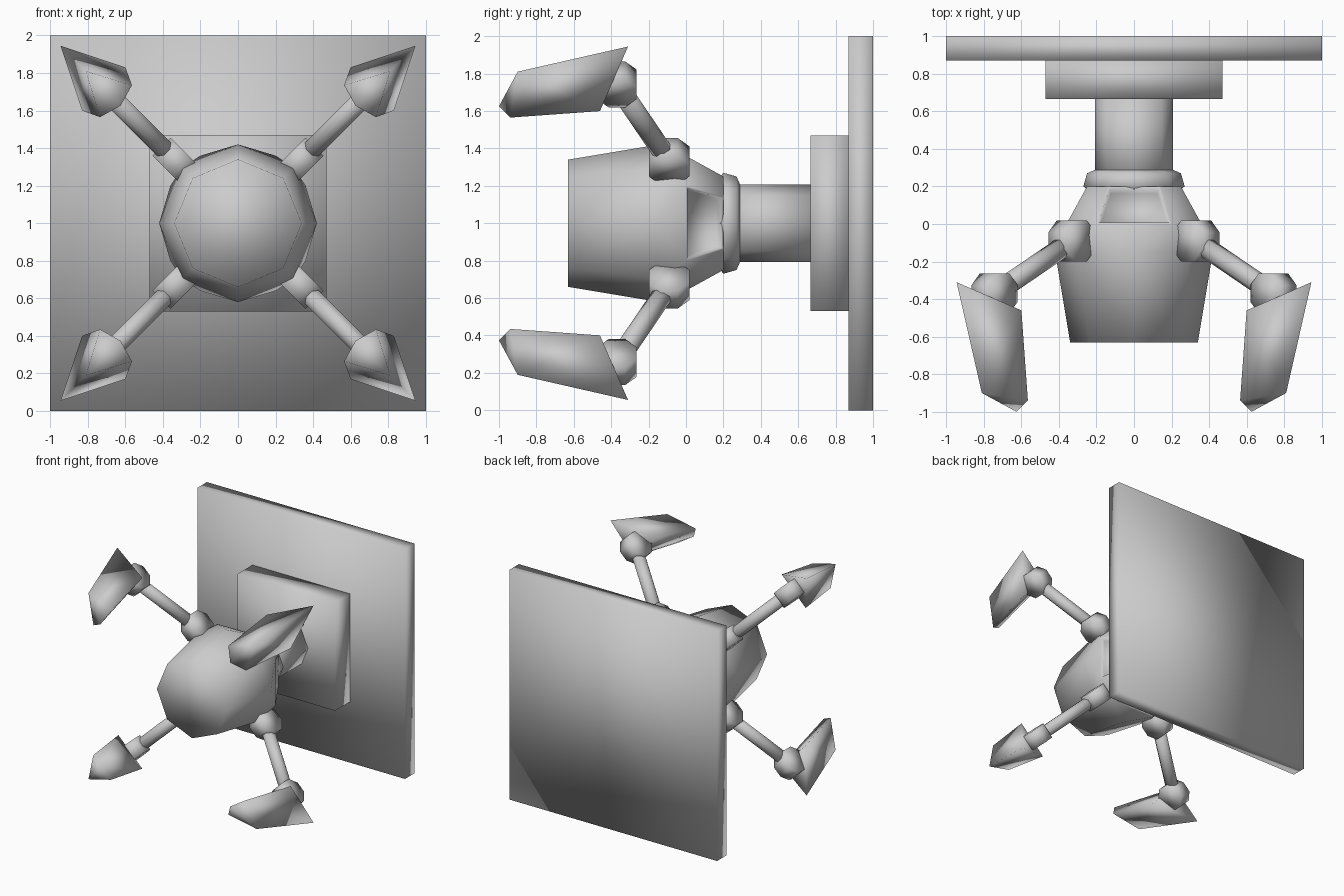
import bpy, bmesh
from math import cos, sin, pi, radians
from mathutils import Vector

if "Cube" in bpy.data.objects:
    bpy.data.objects.remove(bpy.data.objects["Cube"])


def finish(name, bm):
    bmesh.ops.recalc_face_normals(bm, faces=bm.faces)
    for f in bm.faces:
        f.smooth = True
    me = bpy.data.meshes.new(name)
    bm.to_mesh(me)
    bm.free()
    ob = bpy.data.objects.new(name, me)
    bpy.context.collection.objects.link(ob)
    return ob


def box(name, half, y0, y1):
    bm = bmesh.new()
    bmesh.ops.create_cube(bm, size=1)
    for v in bm.verts:
        v.co = (v.co.x * 2 * half, (y0 + y1) / 2 + v.co.y * (y1 - y0), 1 + v.co.z * 2 * half)
    return finish(name, bm)


def ring(bm, r, y, n=8):
    return [bm.verts.new((r * cos(2 * pi * i / n), y, 1 + r * sin(2 * pi * i / n))) for i in range(n)]


def bridge(bm, a, b):
    n = len(a)
    return [bm.faces.new((a[i], a[(i + 1) % n], b[(i + 1) % n], b[i])) for i in range(n)]


def lathe(name, profile):
    bm = bmesh.new()
    rings = [ring(bm, r, y) for r, y in profile]
    for a, b in zip(rings, rings[1:]):
        bridge(bm, a, b)
    bm.faces.new(rings[0])
    bm.faces.new(rings[-1])
    return finish(name, bm)


def prism(name, p0, p1, r, n=8, side=None):
    """Straight bar from p0 to p1."""
    bm = bmesh.new()
    bmesh.ops.create_cone(bm, cap_ends=True, segments=n, radius1=r, radius2=r, depth=(p1 - p0).length)
    z = (p1 - p0).normalized()
    x = side.normalized()
    y = z.cross(x)
    for v in bm.verts:
        c = v.co.copy()
        a = pi / n
        cx, cy = c.x * cos(a) - c.y * sin(a), c.x * sin(a) + c.y * cos(a)
        v.co = (p0 + p1) / 2 + x * cx + y * cy + z * c.z
    return finish(name, bm)


# Wall plates, neck and collar
box("wall_plate", 1.0, 0.87, 1.0)
box("mount_block", 0.47, 0.665, 0.87)
lathe("neck", [(0.208, 0.2), (0.208, 0.67)])
lathe("collar", [(0.22, 0.16), (0.27, 0.2), (0.25, 0.27), (0.205, 0.29)])

# Body: octagonal front, turning into a cut-corner square taper with recessed panels
bm = bmesh.new()
front, mid = ring(bm, 0.34, -0.63), ring(bm, 0.42, -0.15)


def square_ring(a, h, y):
    pts = [(a, h), (h, a), (-h, a), (-a, h), (-a, -h), (-h, -a), (h, -a), (a, -h)]
    return [bm.verts.new((x, y, 1 + z)) for x, z in pts]


sq0, sq1 = square_ring(0.36, 0.2, 0.0), square_ring(0.25, 0.14, 0.2)
bm.faces.new(front)
bridge(bm, front, mid)
for i in range(8):
    j = (i + 1) % 8
    bm.faces.new((mid[i], mid[j], sq0[i]))
    bm.faces.new((mid[j], sq0[j], sq0[i]))
taper = bridge(bm, sq0, sq1)
bm.faces.new(sq1)
bmesh.ops.recalc_face_normals(bm, faces=bm.faces)
bmesh.ops.inset_individual(bm, faces=taper[1::2], thickness=0.015)
bmesh.ops.inset_individual(bm, faces=taper[1::2], thickness=0.012, depth=-0.04)
finish("body", bm)

# Four arms set on the diagonals: shoulder, rod, elbow and claw
for k in range(4):
    ang = radians(45 + 90 * k)

    def P(s, t, y):
        return Vector((s * cos(ang) - t * sin(ang), y, 1 + s * sin(ang) + t * cos(ang)))

    out = P(1, 0, 0) - P(0, 0, 0)
    tan = P(0, 1, 0) - P(0, 0, 0)
    prism(f"shoulder_{k}", P(0.468, -0.068, -0.09), P(0.468, 0.068, -0.09), 0.118, side=out)
    prism(f"elbow_{k}", P(1.05, -0.068, -0.37), P(1.05, 0.068, -0.37), 0.115, side=out)
    prism(f"arm_rod_{k}", P(0.468, 0, -0.09), P(1.05, 0, -0.37), 0.055, side=tan)
    bm = bmesh.new()
    for s, t, y in [(1.336, 0, -0.31), (1.011, 0.163, -0.46), (1.011, -0.163, -0.46),
                    (1.146, 0, -0.9), (0.919, 0.12, -0.94), (0.919, -0.12, -0.94),
                    (0.885, 0, -1.0)]:
        bm.verts.new(P(s, t, y))
    bmesh.ops.convex_hull(bm, input=bm.verts)
    finish(f"claw_{k}", bm)
